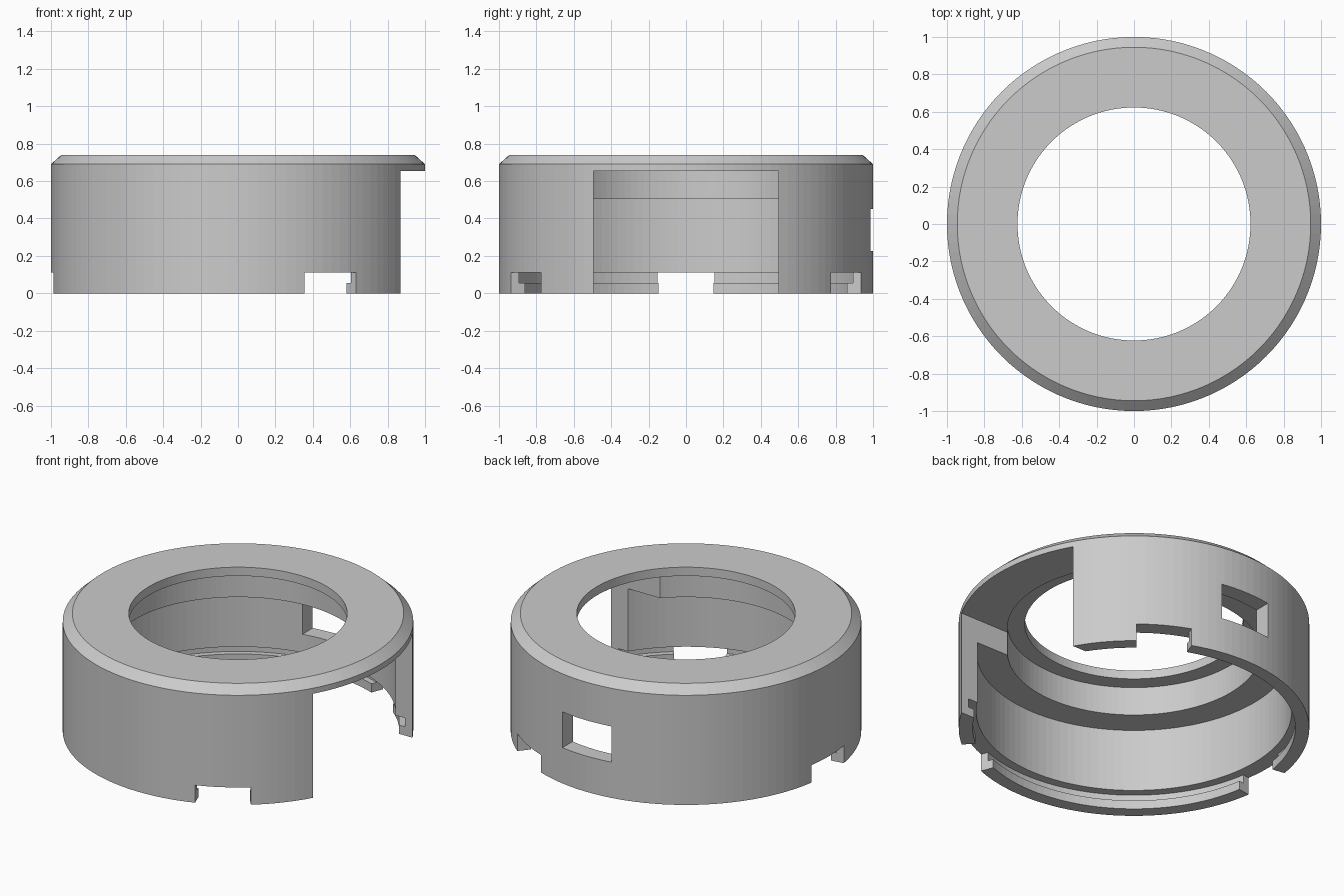
import bpy, bmesh, math

if "Cube" in bpy.data.objects:
    bpy.data.objects.remove(bpy.data.objects["Cube"])

SEGMENTS = 120

grey = bpy.data.materials.new("plain grey")
grey.diffuse_color = (0.6, 0.6, 0.6, 1)
grey.use_nodes = True
grey.node_tree.nodes["Principled BSDF"].inputs["Base Color"].default_value = grey.diffuse_color


def make_object(name, bm):
    bmesh.ops.recalc_face_normals(bm, faces=bm.faces)
    mesh = bpy.data.meshes.new(name)
    bm.to_mesh(mesh)
    bm.free()
    mesh.materials.append(grey)
    obj = bpy.data.objects.new(name, mesh)
    bpy.context.collection.objects.link(obj)
    return obj


def revolve(name, profile):
    """Spin a closed (radius, z) profile around the z axis."""
    bm = bmesh.new()
    rings = []
    for i in range(SEGMENTS):
        a = 2 * math.pi * i / SEGMENTS
        rings.append([bm.verts.new((r * math.cos(a), r * math.sin(a), z)) for r, z in profile])
    n = len(profile)
    for i in range(SEGMENTS):
        p, q = rings[i], rings[(i + 1) % SEGMENTS]
        for j in range(n):
            k = (j + 1) % n
            bm.faces.new((p[j], q[j], q[k], p[k]))
    return make_object(name, bm)


def prism(name, outline, z0, z1):
    """Extrude a flat outline between two heights."""
    bm = bmesh.new()
    low = [bm.verts.new((x, y, z0)) for x, y in outline]
    high = [bm.verts.new((x, y, z1)) for x, y in outline]
    bm.faces.new(low)
    bm.faces.new(high)
    n = len(outline)
    for i in range(n):
        j = (i + 1) % n
        bm.faces.new((low[i], low[j], high[j], high[i]))
    return make_object(name, bm)


def rectangle(x0, x1, y0, y1):
    return [(x0, y0), (x1, y0), (x1, y1), (x0, y1)]


def wedge(centre, half):
    """Radial sector outline, angles in degrees."""
    corners = [(0.7, -half), (1.2, -half), (1.2, half), (0.7, half)]
    return [(r * math.cos(math.radians(centre + d)), r * math.sin(math.radians(centre + d)))
            for r, d in corners]


# Housing ring: chamfered top, stepped inside, groove near the bottom rim
housing = revolve("ring_housing", [
    (0.623, 0.74), (0.945, 0.74), (1.0, 0.69), (1.0, 0.0), (0.92, 0.0),
    (0.92, 0.055), (0.955, 0.055), (0.955, 0.11), (0.9, 0.11), (0.9, 0.505),
    (0.723, 0.505), (0.723, 0.685), (0.623, 0.685)])

# Side opening, back window and three bottom notches
cutters = [
    prism("side_opening_cutter", rectangle(0.3, 1.2, -0.495, 0.495), -0.1, 0.655),
    prism("window_cutter", rectangle(-0.17, 0.17, 0.75, 1.2), 0.225, 0.45),
]
for angle in (-60, 60, 180):
    cutters.append(prism("notch_cutter", wedge(angle, 9.2), -0.1, 0.11))

bpy.context.view_layer.objects.active = housing
for cutter in cutters:
    cutter.hide_render = True
    mod = housing.modifiers.new("cut", 'BOOLEAN')
    mod.operation = 'DIFFERENCE'
    mod.solver = 'EXACT'
    mod.object = cutter
    bpy.ops.object.modifier_apply(modifier=mod.name)
for cutter in cutters:
    bpy.data.objects.remove(cutter)
